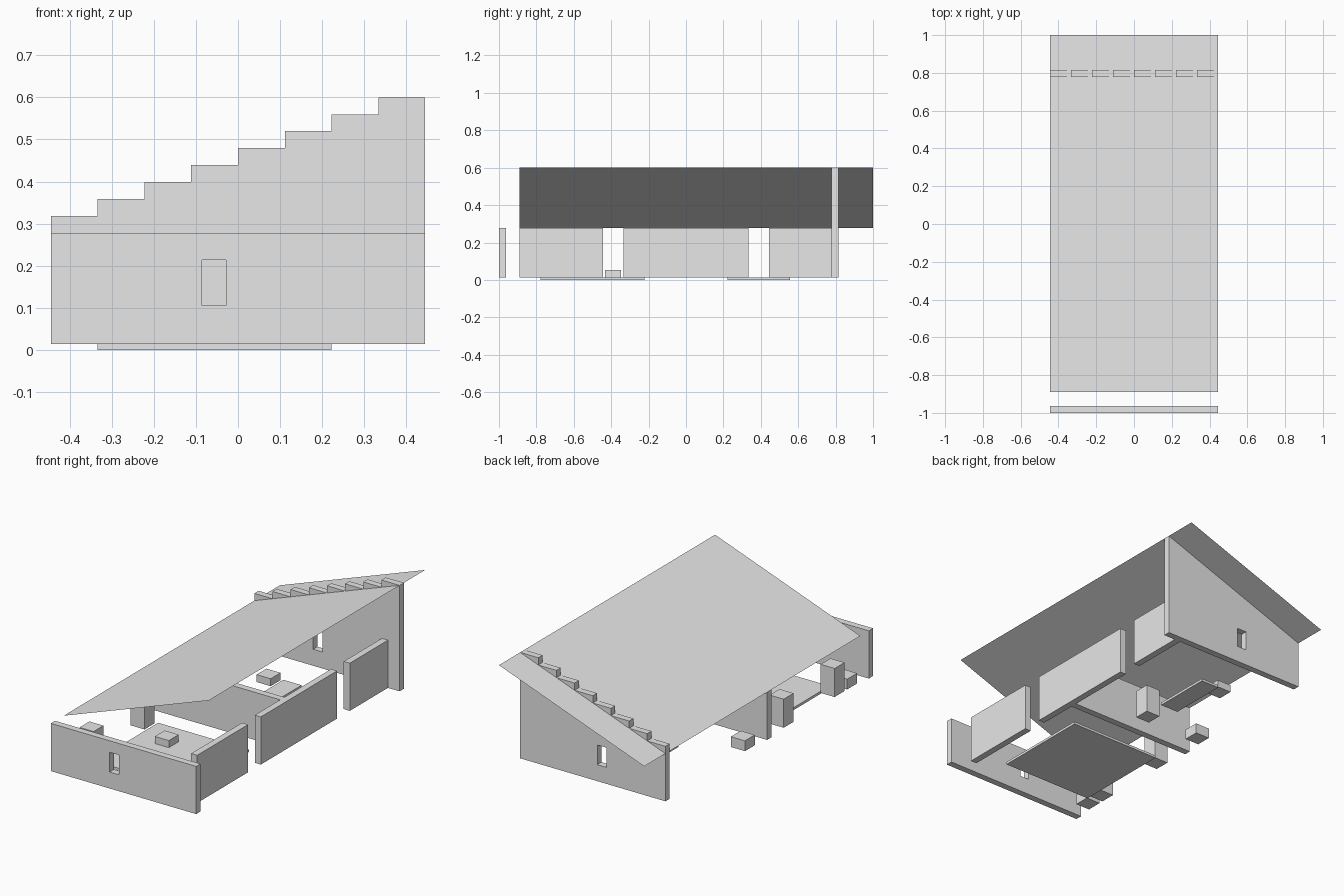
import bpy
import math

cube = bpy.data.objects.get("Cube")
if cube:
    bpy.data.objects.remove(cube, do_unlink=True)

U = 1 / 27            # planning module, also the wall thickness
HALF = 12 * U         # half width of the building
FLOOR = 0.0139        # level the walls stand on
EAVE, RIDGE = 7.5 * U, 0.6

plaster = bpy.data.materials.new("light_grey")
plaster.use_nodes = True
plaster.diffuse_color = (0.8, 0.8, 0.8, 1)
plaster.node_tree.nodes["Principled BSDF"].inputs["Base Color"].default_value = (0.8, 0.8, 0.8, 1)


def add_mesh(name, verts, faces):
    mesh = bpy.data.meshes.new(name)
    mesh.from_pydata(verts, [], faces)
    mesh.materials.append(plaster)
    obj = bpy.data.objects.new(name, mesh)
    bpy.context.collection.objects.link(obj)
    return obj


def box(name, xs, ys, zs):
    verts = [(x, y, z) for x in xs for y in ys for z in zs]
    faces = [(0, 1, 3, 2), (4, 6, 7, 5), (0, 4, 5, 1),
             (2, 3, 7, 6), (0, 2, 6, 4), (1, 5, 7, 3)]
    return add_mesh(name, verts, faces)


def block(name, x, y, top, size=0.086):
    r = size / 2
    return box(name, (x - r, x + r), (y - r, y + r), (FLOOR, top))


def windowed_wall(name, outline, y0):
    """Upright slab from an x-z outline, with a window hole."""
    window = [(-0.085, 0.105), (-0.028, 0.105), (-0.028, 0.214), (-0.085, 0.214)]
    curve = bpy.data.curves.new(name + "_profile", "CURVE")
    curve.dimensions = "2D"
    curve.fill_mode = "BOTH"
    curve.extrude = U / 2
    for loop in (outline, window):
        spline = curve.splines.new("POLY")
        spline.points.add(len(loop) - 1)
        for point, (x, z) in zip(spline.points, loop):
            point.co = (x, z, 0, 1)
        spline.use_cyclic_u = True
    temp = bpy.data.objects.new(name + "_profile", curve)
    bpy.context.collection.objects.link(temp)
    graph = bpy.context.evaluated_depsgraph_get()
    mesh = bpy.data.meshes.new_from_object(temp.evaluated_get(graph))
    bpy.data.objects.remove(temp, do_unlink=True)
    mesh.materials.clear()
    mesh.materials.append(plaster)
    for poly in mesh.polygons:
        poly.use_smooth = False
        poly.material_index = 0
    wall = bpy.data.objects.new(name, mesh)
    wall.rotation_euler.x = math.pi / 2
    wall.location.y = y0 + U / 2
    bpy.context.collection.objects.link(wall)
    return wall


# Front garden wall
windowed_wall("front_wall", [(-HALF, FLOOR), (HALF, FLOOR), (HALF, EAVE), (-HALF, EAVE)], -27 * U)

# Rear gable wall with a stepped top
steps = 8
outline = [(HALF, FLOOR), (-HALF, FLOOR)]
for i in range(steps):
    z = EAVE + (RIDGE - EAVE) * (i + 1) / steps
    outline += [(-HALF + 2 * HALF * i / steps, z), (-HALF + 2 * HALF * (i + 1) / steps, z)]
windowed_wall("rear_stepped_wall", outline, 21 * U)

# Side wall in three lengths with two openings
side = (0.336, 0.373)
for label, start, end in (("front", -24, -12), ("middle", -9, 9), ("rear", 12, 21)):
    box("side_wall_" + label, side, (start * U, end * U), (FLOOR, EAVE))

# Cross wall between the rooms
box("partition_wall", (-HALF, side[0]), (-3 * U, -2 * U), (FLOOR, EAVE))

# Single-pitch roof sheet
add_mesh("roof", [(-HALF, -24 * U, EAVE), (HALF, -24 * U, RIDGE),
                  (HALF, 27 * U, RIDGE), (-HALF, 27 * U, EAVE)], [(0, 1, 2, 3)])

# Floor slabs
box("front_floor_slab", (-9 * U, 6 * U), (-21 * U, -6 * U), (0, FLOOR))
box("rear_floor_slab", (-3 * U, 0), (6 * U, 15 * U), (0, FLOOR))

# Low seats and tall pedestals
for i, (x, y, top) in enumerate([(-0.163, -0.39, 0.053), (-0.163, 0.5, 0.055),
                                 (-0.387, 0.056, 0.071), (-0.387, -0.838, 0.071)]):
    block(f"low_block_{i + 1}", x, y, top)
for i, (x, y) in enumerate([(-0.387, -0.283), (-0.387, -0.728), (-0.041, 0.064)]):
    block(f"pedestal_{i + 1}", x, y, 0.172)
